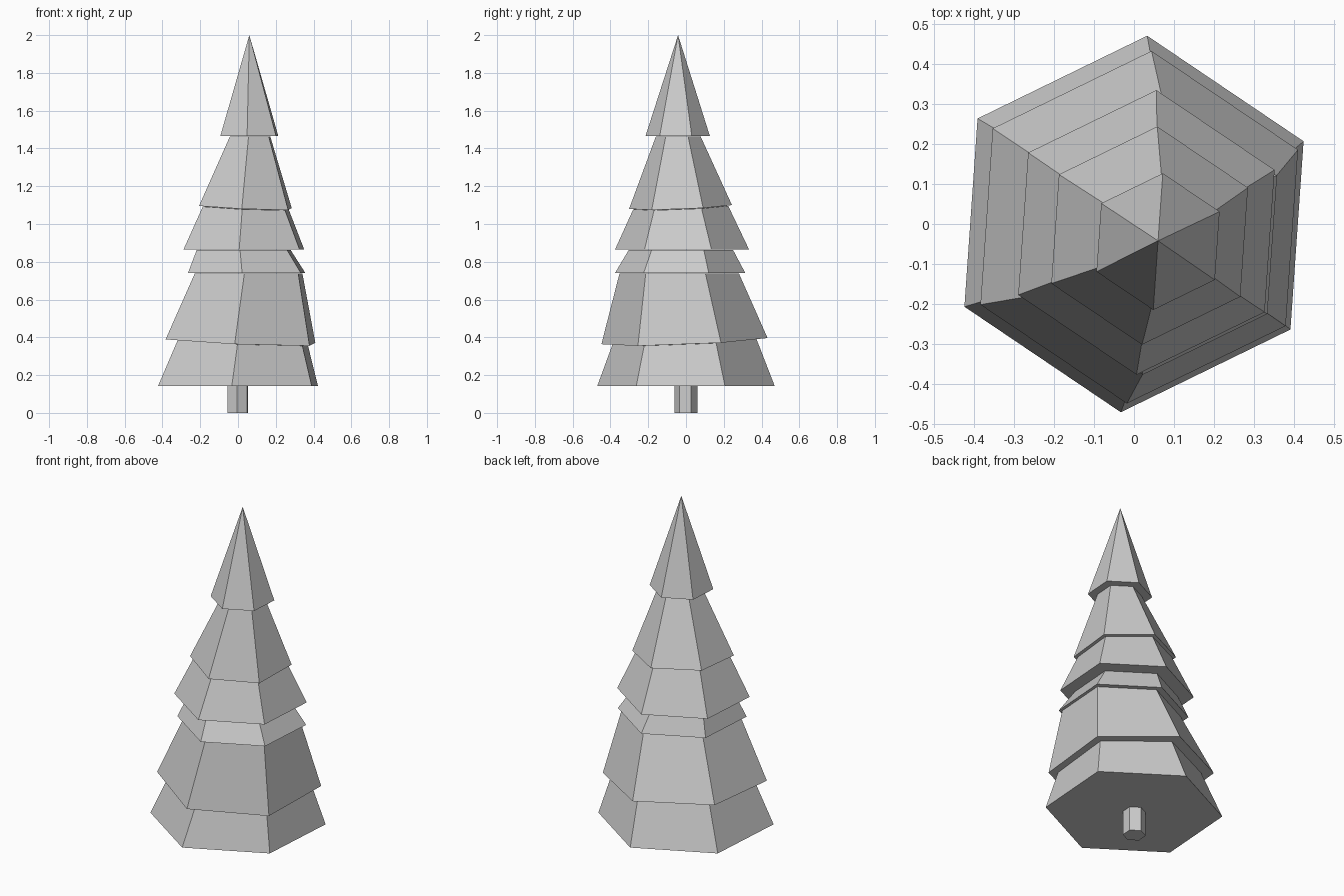
import bpy, bmesh, math

if "Cube" in bpy.data.objects:
    bpy.data.objects.remove(bpy.data.objects["Cube"])

TURN = math.radians(86)   # direction of the first hexagon corner
SLOPE = (-0.042, 0.04)    # lean of the tilted skirts


def ring(bm, cx, cy, z, r, tilted):
    verts = []
    for i in range(6):
        a = TURN + i * math.pi / 3
        dx, dy = r * math.cos(a), r * math.sin(a)
        dz = (dx * SLOPE[0] + dy * SLOPE[1]) if tilted else 0
        verts.append(bm.verts.new((cx + dx, cy + dy, z + dz)))
    return verts


def tier(name, bottom, top):
    """Six-sided capped tier; a zero top radius gives a point."""
    bm = bmesh.new()
    low = ring(bm, *bottom)
    bm.faces.new(low[::-1])
    if top[3] == 0:
        tip = bm.verts.new(top[:3])
        high = [tip] * 6
    else:
        high = ring(bm, *top)
        bm.faces.new(high)
    for i in range(6):
        j = (i + 1) % 6
        corners = [low[i], low[j], high[j]]
        if top[3]:
            corners.append(high[i])
        bm.faces.new(corners)
    bmesh.ops.recalc_face_normals(bm, faces=bm.faces)
    mesh = bpy.data.meshes.new(name)
    bm.to_mesh(mesh)
    bm.free()
    bpy.context.collection.objects.link(bpy.data.objects.new(name, mesh))


# Trunk
tier("trunk", (-0.002, 0, 0, 0.061, False), (-0.002, 0, 0.142, 0.061, False))

# Branch tiers, bottom to top: centre x, centre y, height, radius, tilted
tiers = [
    ((0, 0, 0.142, 0.471, False), (0.024, -0.008, 0.377, 0.382, True)),
    ((0.013, -0.008, 0.38, 0.441, True), (0.056, -0.036, 0.738, 0.317, False)),
    ((0.046, -0.031, 0.74, 0.346, False), (0.03, -0.027, 0.862, 0.277, False)),
    ((0.031, -0.021, 0.864, 0.356, False), (0.04, -0.028, 1.087, 0.252, True)),
    ((0.039, -0.029, 1.09, 0.273, True), (0.064, -0.041, 1.463, 0.119, False)),
    ((0.06, -0.044, 1.465, 0.171, False), (0.06, -0.042, 2.0, 0, False)),
]
for n, (bottom, top) in enumerate(tiers, 1):
    tier(f"branch_tier_{n}", bottom, top)
